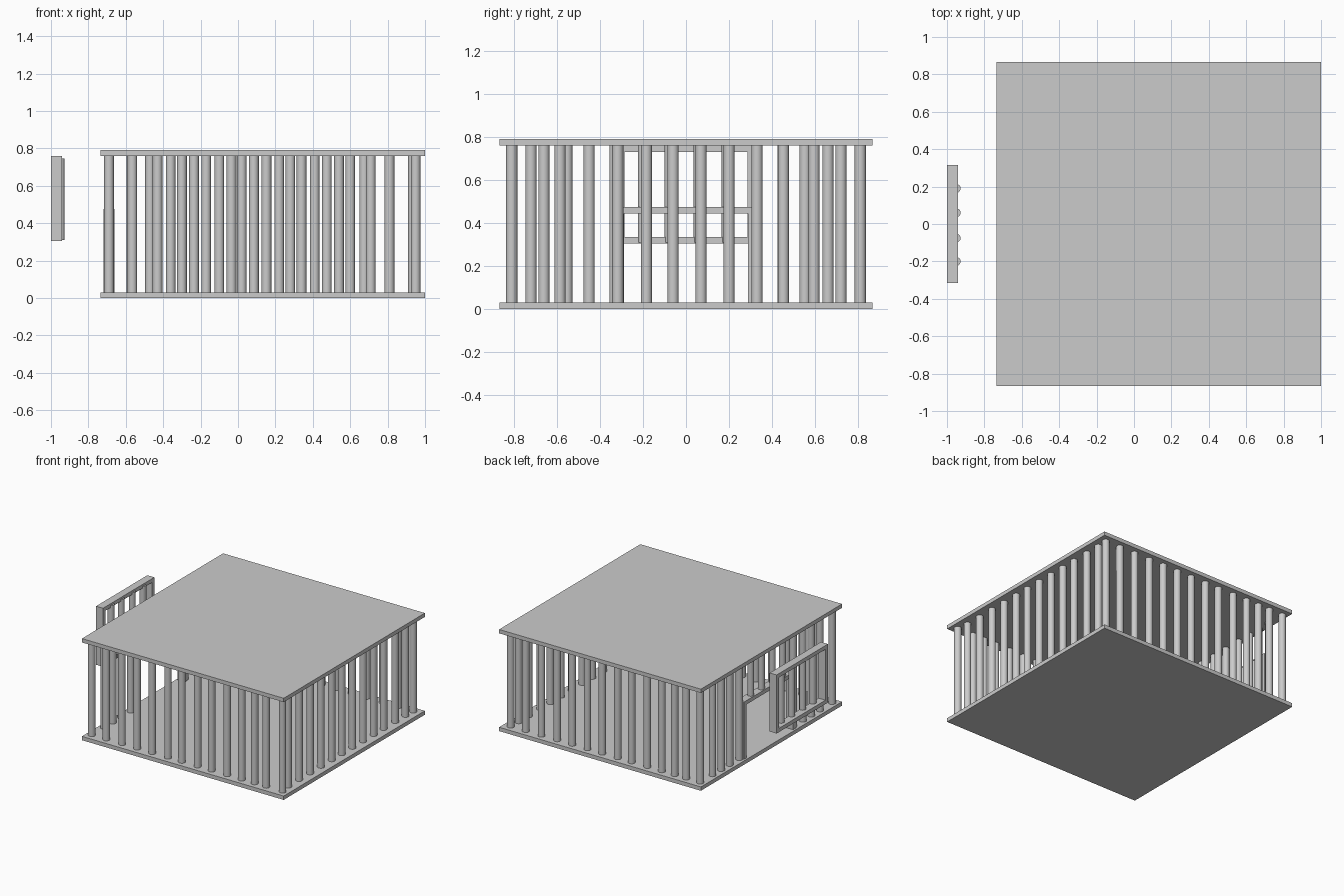
import bpy

R = 0.026  # bar radius


def box(name, x0, x1, y0, y1, z0, z1):
    bpy.ops.mesh.primitive_cube_add(size=1, location=((x0 + x1) / 2, (y0 + y1) / 2, (z0 + z1) / 2))
    o = bpy.context.object
    o.name = name
    o.scale = (x1 - x0, y1 - y0, z1 - z0)
    bpy.ops.object.transform_apply(location=False, rotation=False, scale=True)


def bar(name, x, y, z0=0.03, z1=0.76, r=R):
    bpy.ops.mesh.primitive_cylinder_add(vertices=32, radius=r, depth=z1 - z0,
                                        location=(x, y, (z0 + z1) / 2))
    bpy.context.object.name = name
    bpy.ops.object.shade_smooth_by_angle()


# Floor and roof plates
box("floor", -0.735, 1, -0.867, 0.867, 0, 0.03)
box("roof", -0.735, 1, -0.867, 0.867, 0.76, 0.79)

# Front and back bar rows
for x in (-0.69, -0.565, -0.43, -0.30, -0.17, -0.035, 0.085, 0.22,
          0.34, 0.475, 0.60, 0.71, 0.81, 0.95):
    bar("front_bar", x, -0.81)
for x in (-0.69, -0.57, -0.47, -0.36, -0.235, -0.10, 0.02, 0.152,
          0.28, 0.41, 0.54, 0.675, 0.81, 0.94):
    bar("back_bar", x, 0.81)

# Right bar row
for y in (-0.72, -0.585, -0.45, -0.317, -0.184, -0.06, 0.07, 0.20, 0.33, 0.453, 0.595, 0.72):
    bar("right_bar", 0.935, y)

# Left bar row, either side of the doorway
for s in (-1, 1):
    for y in (0.33, 0.45, 0.553, 0.66):
        bar("left_bar", -0.69, s * y)

# Doorway frame and short bars above it
for s in (-1, 1):
    a, b = sorted((s * 0.287, s * 0.317))
    box("doorway_post", -0.72, -0.66, a, b, 0.03, 0.475)
box("doorway_lintel", -0.72, -0.66, -0.287, 0.287, 0.445, 0.475)
DOOR_Y = (-0.2, -0.075, 0.06, 0.19)
for y in DOOR_Y:
    bar("short_bar", -0.69, y, 0.475, 0.76, 0.024)

# Detached door: frame with four bars
for s in (-1, 1):
    a, b = sorted((s * 0.285, s * 0.315))
    box("door_stile", -1, -0.94, a, b, 0.305, 0.76)
box("door_bottom_rail", -1, -0.94, -0.285, 0.285, 0.305, 0.335)
box("door_top_rail", -1, -0.94, -0.285, 0.285, 0.73, 0.76)
for y in DOOR_Y:
    bar("door_bar", -0.951, y, 0.31, 0.745, 0.024)
